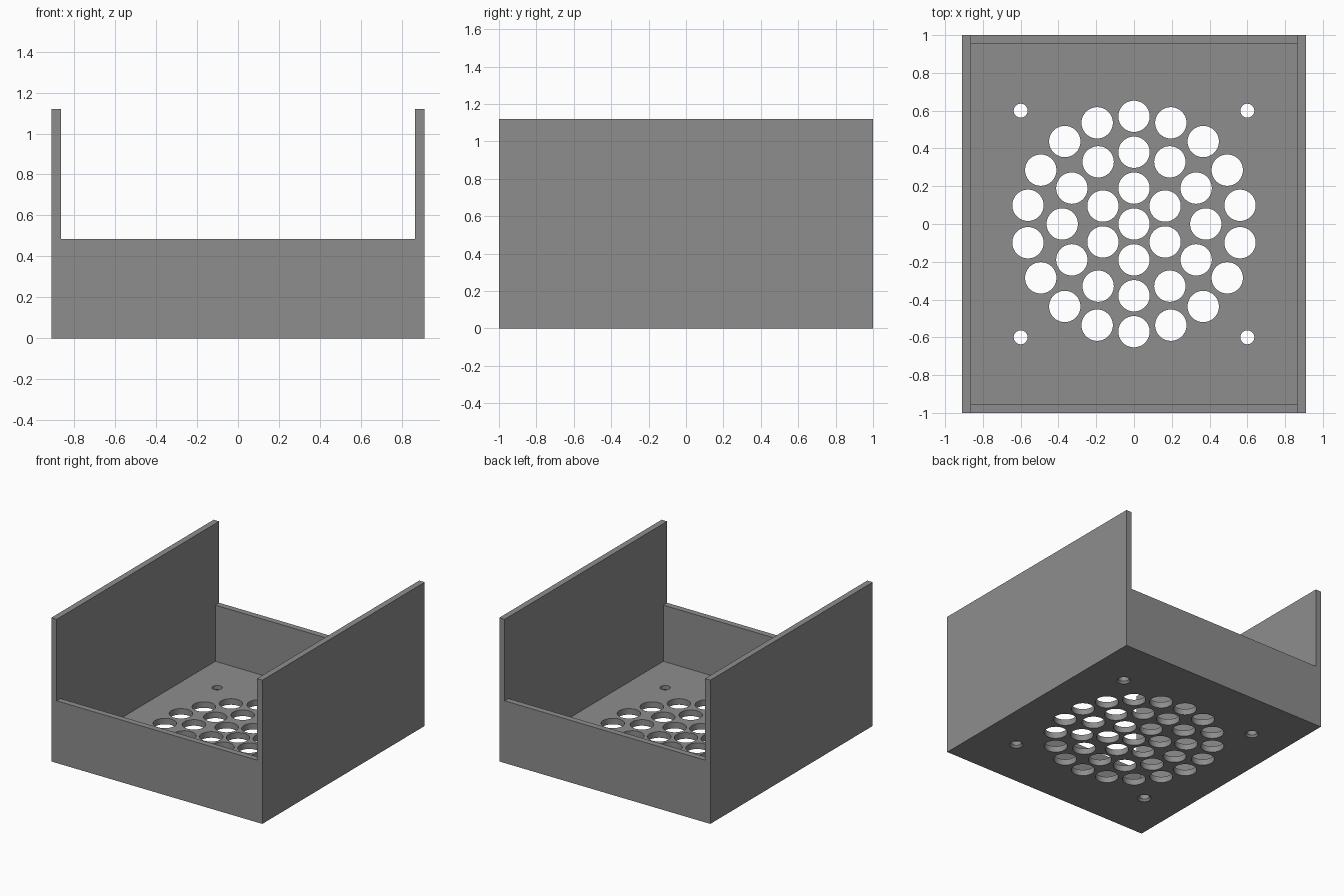
import bpy, bmesh, math
from mathutils import Matrix, Vector

if "Cube" in bpy.data.objects:
    bpy.data.objects.remove(bpy.data.objects["Cube"])

W, L, H = 0.91, 1.0, 1.12      # half width, half length, side wall height
T, LOW = 0.047, 0.485          # wall thickness, end wall height

grey = bpy.data.materials.new("grey plastic")
grey.diffuse_color = (0.27, 0.27, 0.27, 1)
grey.use_nodes = True
grey.node_tree.nodes["Principled BSDF"].inputs["Base Color"].default_value = grey.diffuse_color


def finish(bm, name):
    bmesh.ops.recalc_face_normals(bm, faces=bm.faces)
    mesh = bpy.data.meshes.new(name)
    bm.to_mesh(mesh)
    bm.free()
    mesh.materials.append(grey)
    obj = bpy.data.objects.new(name, mesh)
    bpy.context.collection.objects.link(obj)
    return obj


def cone(bm, x, y, z0, z1, r0, r1, seg):
    bmesh.ops.create_cone(bm, cap_ends=True, segments=seg, radius1=r0, radius2=r1,
                          depth=z1 - z0, matrix=Matrix.Translation((x, y, (z0 + z1) / 2)))


def cut(obj, cutter):
    mod = obj.modifiers.new("cut", 'BOOLEAN')
    mod.operation, mod.solver, mod.object = 'DIFFERENCE', 'EXACT', cutter
    bpy.context.view_layer.objects.active = obj
    bpy.ops.object.modifier_apply(modifier=mod.name)
    bpy.data.objects.remove(cutter)


# Tray body: U-shaped section extruded from front to back
bm = bmesh.new()
section = [(-W, 0), (W, 0), (W, H), (W - T, H), (W - T, LOW),
           (T - W, LOW), (T - W, H), (-W, H)]
face = bm.faces.new([bm.verts.new((x, -L, z)) for x, z in section])
ext = bmesh.ops.extrude_face_region(bm, geom=[face])
bmesh.ops.translate(bm, vec=Vector((0, 2 * L, 0)),
                    verts=[v for v in ext["geom"] if isinstance(v, bmesh.types.BMVert)])
tray = finish(bm, "vented_tray")

# Hollow between the low end walls
bm = bmesh.new()
bmesh.ops.create_cube(bm, size=1, matrix=Matrix.Translation((0, 0, (T + 0.8) / 2))
                      @ Matrix.Diagonal((2 * (W - T), 2 * (L - T), 0.8 - T, 1)))
cut(tray, finish(bm, "hollow_cutter"))

# Vent holes in rings of 1, 6, 12 and 18, plus four screw holes
bm = bmesh.new()
for ring in range(4):
    count = max(1, 6 * ring)
    for i in range(count):
        a = math.pi / 2 + math.tau * i / count
        r = 0.19 * ring
        cone(bm, r * math.cos(a), r * math.sin(a), -0.1, 0.15, 0.083, 0.083, 48)
for x in (-0.6, 0.6):
    for y in (-0.6, 0.6):
        cone(bm, x, y, -0.1, 0.15, 0.037, 0.037, 32)
cut(tray, finish(bm, "hole_cutter"))

# Countersinks under the screw holes
bm = bmesh.new()
for x in (-0.6, 0.6):
    for y in (-0.6, 0.6):
        cone(bm, x, y, -0.015, 0.02, 0.062, 0.033, 32)
cut(tray, finish(bm, "countersink_cutter"))

bpy.ops.object.select_all(action='DESELECT')
tray.select_set(True)
bpy.context.view_layer.objects.active = tray
bpy.ops.object.shade_smooth_by_angle(angle=math.radians(25))
